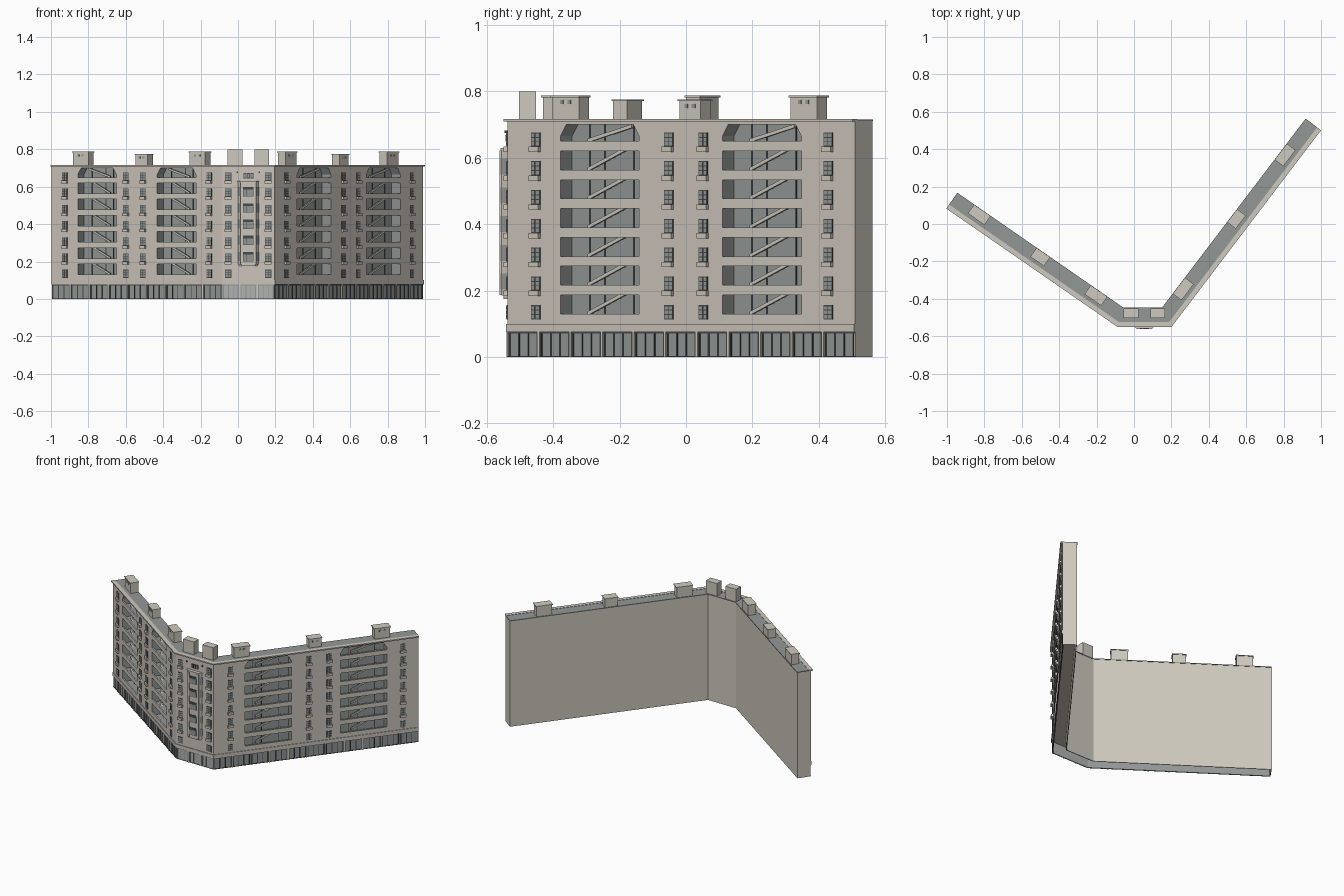
import bpy, bmesh, math
from mathutils import Matrix, Vector

cube = bpy.data.objects.get("Cube")
if cube:
    bpy.data.objects.remove(cube, do_unlink=True)

# Materials
COLOURS = [("facade_plaster", (0.61, 0.56, 0.505)), ("concrete", (0.62, 0.59, 0.52)),
           ("blue_grey", (0.29, 0.315, 0.31)), ("dark_frame", (0.06, 0.07, 0.07)),
           ("pale_grey", (0.43, 0.45, 0.44))]
PLASTER, CONCRETE, GREY, DARK, PALE = range(len(COLOURS))
mats = []
for name, rgb in COLOURS:
    m = bpy.data.materials.new(name)
    m.use_nodes = True
    m.diffuse_color = (*rgb, 1)
    bsdf = m.node_tree.nodes["Principled BSDF"]
    bsdf.inputs["Base Color"].default_value = (*rgb, 1)
    bsdf.inputs["Roughness"].default_value = 0.8
    mats.append(m)

parts = {}


def prism(part, frame, prof, y0, y1, mat, mitre=None):
    """Extrude an x-z outline from y0 to y1; mitre = (length, left tan, right tan)."""
    bm = parts.setdefault(part, bmesh.new())
    rings = []
    for y in (y0, y1):
        ring = []
        for x, z in prof:
            if mitre:
                if x == 0:
                    x = y * mitre[1]
                elif x == mitre[0]:
                    x -= y * mitre[2]
            ring.append(bm.verts.new(frame @ Vector((x, y, z))))
        rings.append(ring)
    a, b = rings
    faces = [bm.faces.new(a), bm.faces.new(b[::-1])]
    for i in range(len(a)):
        j = (i + 1) % len(a)
        faces.append(bm.faces.new((a[j], a[i], b[i], b[j])))
    for f in faces:
        f.material_index = mat
    return faces


def box(part, frame, x0, x1, y0, y1, z0, z1, mat, mitre=None):
    return prism(part, frame, [(x0, z0), (x1, z0), (x1, z1), (x0, z1)], y0, y1, mat, mitre)


# Street line of the block, bent twice
A, B, C, D = (Vector(p) for p in ((-0.996, 0.092), (-0.085, -0.538), (0.195, -0.538), (0.99, 0.508)))
DEPTH, BACK, BASE, TOP, FLOOR, FLOORS = 0.088, 0.062, 0.10, 0.71, 0.0867, 7


def turn_tan(p, q, r):
    return math.tan((q - p).angle(r - q) / 2)


def make_frame(p, q):
    u = (q - p).normalized()
    m = Matrix(((u.x, -u.y, 0, p.x), (u.y, u.x, 0, p.y), (0, 0, 1, 0), (0, 0, 0, 1)))
    return m, (q - p).length


def window_column(part, frame, x):
    w, h = 0.034, 0.043
    for k in range(FLOORS):
        top = 0.156 + k * FLOOR
        box(part, frame, x - w / 2, x + w / 2, -0.002, 0.002, top - h, top, DARK)
        for i in range(2):
            for j in range(3):
                px, pz = x - w / 2 + 0.003 + i * 0.0155, top - h + 0.003 + j * 0.0132
                box(part, frame, px, px + 0.0125, -0.0035, 0, pz, pz + 0.0105, GREY)
        if k:
            box(part + "_boxes", frame, x - 0.018, x + 0.018, -0.012, 0.001,
                top - h - 0.016, top - h, CONCRETE)


def loggia(part, frame, a, b, rise):
    """Recessed stair bay: glazing, slabs, parapets and slanted flights."""
    start, w = (a, b - a) if rise > 0 else (b, a - b)
    box(part + "_glazing", frame, a, b, BACK - 0.004, BACK + 0.001, BASE, 0.70, GREY)
    for f in (0.23, 0.42, 0.79):
        x = start + f * w
        box(part + "_mullions", frame, x - 0.002, x + 0.002, BACK - 0.007, BACK, BASE, 0.70, DARK)
    for k in range(FLOORS):
        z = BASE + k * FLOOR
        box(part + "_slabs", frame, a, b, 0.004, BACK, z, z + 0.008, GREY)
        box(part + "_parapets", frame, a, b, 0, 0.008, z, z + 0.03, CONCRETE)
        s, e = start + 0.26 * w, start + 0.82 * w
        z0, z1 = z + 0.026, min(z + 0.098, 0.69)
        prism(part + "_stairs", frame, [(s, z0), (e, z1), (e, z1 + 0.011), (s, z0 + 0.011)],
              0.034, 0.044, CONCRETE)


def shell(part, frame, length, tl, tr, bays, recesses, street, divider):
    """Walls, street level, ledge, cornice and roof of one straight stretch."""
    mitre = (length, tl, tr)
    outline = [(0, BASE)]
    for a, b in recesses:
        outline += [(a, BASE), (a, 0.665), (a + 0.022, 0.70), (b - 0.022, 0.70), (b, 0.665), (b, BASE)]
    outline += [(length, BASE), (length, TOP), (0, TOP)]
    faces = prism(part + "_facade", frame, outline, 0, BACK, PLASTER, mitre)
    for f in faces[2:]:  # recess sides are grey
        c = frame.inverted() @ f.calc_center_median()
        if 0.05 < c.x < length - 0.05 and BASE < c.z < 0.705:
            f.material_index = GREY
    box(part + "_back_wall", frame, 0, length, DEPTH - 0.005, DEPTH, 0, TOP, CONCRETE, mitre)
    box(part + "_street_level", frame, 0, length, 0.004, 0.008, 0, 0.08, street, mitre)
    box(part + "_ledge", frame, 0, length, -0.004, DEPTH - 0.004, 0.076, BASE, PLASTER, mitre)
    box(part + "_cornice", frame, 0, length, -0.012, 0.014, 0.709, 0.717, CONCRETE, mitre)
    box(part + "_roof", frame, 0, length, 0.01, DEPTH + 0.003, TOP, 0.715, GREY, mitre)
    # Shopfronts
    step = length / bays
    box(part + "_shop_rail", frame, 0, length, 0.001, 0.006, 0.071, 0.076, divider, mitre)
    box(part + "_shop_sill", frame, 0, length, 0.001, 0.006, 0, 0.003, divider, mitre)
    for i in range(bays):
        x = i * step
        if i:
            box(part + "_shop_piers", frame, x - 0.004, x + 0.004, -0.003, 0.006, 0, 0.077, CONCRETE)
        for j in range(4):
            m = x + 0.008 + j * (step - 0.016) / 3
            box(part + "_shop_frames", frame, m - 0.002, m + 0.002, 0.001, 0.006, 0, 0.076, divider)


def roof_house(part, frame, x, w, top, hatch=True):
    box(part, frame, x - w / 2, x + w / 2, 0.036, 0.086, TOP, top, CONCRETE)
    if hatch:
        box(part, frame, x - w / 2 - 0.004, x + w / 2 + 0.004, 0.032, 0.09, top - 0.005, top, CONCRETE)
        for s in (-0.014, 0.014):
            box(part + "_vents", frame, x + s - 0.006, x + s + 0.006, 0.034, 0.038,
                top - 0.026, top - 0.014, GREY)


tan_b, tan_c = turn_tan(A, B, C), turn_tan(B, C, D)

# Long wings
for name, p, q, tl, tr, bays, rise, columns in (
        ("right_wing", A, B, 0, tan_b, 9, -1, (0.077, 0.436, 0.536, 0.924)),
        ("left_wing", C, D, tan_c, 0, 11, 1, (0.082, 0.465, 0.565, 0.924))):
    fr, length = make_frame(p, q)
    recesses = [(0.153 * length, 0.379 * length), (0.619 * length, 0.846 * length)]
    shell(name, fr, length, tl, tr, bays, recesses, GREY, DARK)
    end = 0 if rise < 0 else length - 0.004
    box(name + "_end_wall", fr, end - 0.0005, end + 0.0045, 0.003, DEPTH, 0, TOP, CONCRETE)
    for a, b in recesses:
        loggia(name + "_loggia", fr, a, b, rise)
    for t in columns:
        window_column(name + "_windows", fr, t * length)
    for t, w, top in ((0.147, 0.10, 0.787), (0.505, 0.08, 0.776), (0.832, 0.10, 0.787)):
        roof_house(name + "_roof_houses", fr, t * length, w, top)

# Short centre stretch
fr, length = make_frame(B, C)
shell("centre", fr, length, tan_b, tan_c, 3, [], PALE, GREY)
for x in (0.032, 0.246):
    window_column("centre_windows", fr, x)
for x in (0.068, 0.212):
    roof_house("centre_roof_houses", fr, x, 0.08, 0.80, hatch=False)

# Bay window: plan outline extruded upwards
plan = fr @ Matrix(((1, 0, 0, 0.085), (0, 0, -1, 0), (0, 1, 0, 0), (0, 0, 0, 1)))


def bay_ring(part, grow, z0, z1, mat):
    prism(part, plan, [(-grow, 0), (0.014 - grow, 0.018 + grow), (0.096 + grow, 0.018 + grow),
                       (0.11 + grow, 0)], z0, z1, mat)


bay_ring("bay_window", 0, 0.185, 0.625, PLASTER)
bay_ring("bay_window", -0.006, 0.175, 0.185, PLASTER)
bay_ring("bay_window_cap", 0.003, 0.622, 0.63, CONCRETE)
for k in range(5):
    z = 0.203 + k * FLOOR
    bay_ring("bay_window_glass", 0.001, z, z + 0.048, GREY)
    box("bay_window_panes", fr, 0.112, 0.168, -0.021, -0.017, z - 0.002, z + 0.048, DARK)
    for i in range(3):
        x = 0.114 + i * 0.0178
        box("bay_window_panes", fr, x, x + 0.0162, -0.0225, -0.017, z + 0.001, z + 0.034, GREY)
for x in (0.098, 0.168):
    box("bay_window_posts", fr, x, x + 0.014, -0.0235, -0.015, 0.187, 0.622, PLASTER)

# Triple attic window and wall lamps above the bay
for i in range(3):
    x = 0.114 + i * 0.019
    box("attic_window", fr, x, x + 0.016, -0.003, 0.001, 0.645, 0.672, DARK)
    box("attic_window", fr, x + 0.003, x + 0.013, -0.005, 0, 0.649, 0.668, GREY)
for x in (0.082, 0.198):
    box("wall_lamps", fr, x - 0.004, x + 0.004, -0.008, 0.001, 0.674, 0.682, DARK)

# Turn every collected part into an object
for name, bm in parts.items():
    bmesh.ops.recalc_face_normals(bm, faces=bm.faces)
    mesh = bpy.data.meshes.new(name)
    bm.to_mesh(mesh)
    bm.free()
    for m in mats:
        mesh.materials.append(m)
    bpy.context.collection.objects.link(bpy.data.objects.new(name, mesh))
